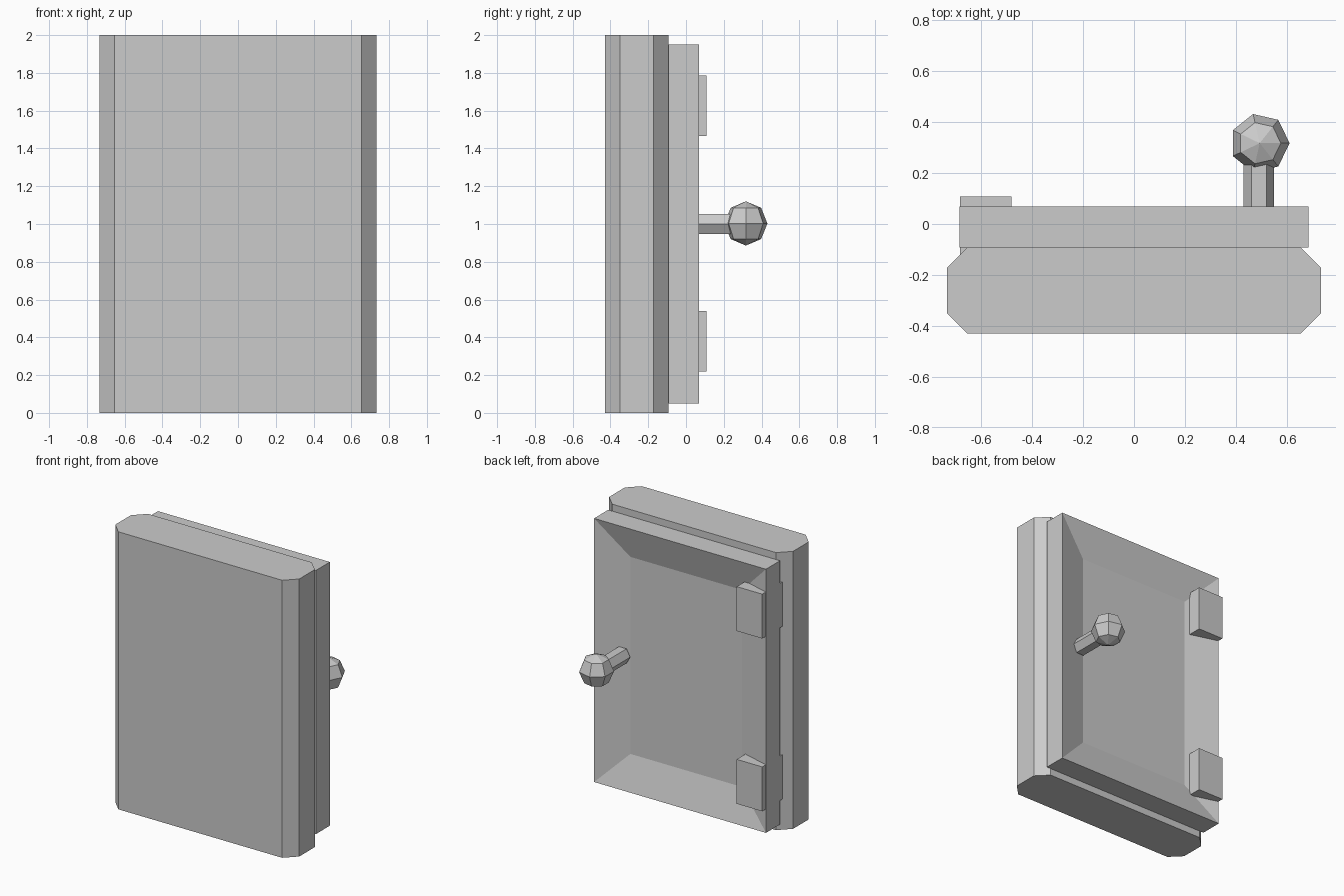
import bpy
import bmesh
from math import radians, pi, sin, cos
from mathutils import Matrix, Vector

default = bpy.data.objects.get("Cube")
if default:
    bpy.data.objects.remove(default, do_unlink=True)

GREY = (0.6, 0.6, 0.6, 1.0)
grey = bpy.data.materials.new("plain grey")
grey.use_nodes = True
grey.diffuse_color = GREY
grey.node_tree.nodes["Principled BSDF"].inputs["Base Color"].default_value = GREY


def finish(name, bm):
    bmesh.ops.recalc_face_normals(bm, faces=bm.faces)
    mesh = bpy.data.meshes.new(name)
    bm.to_mesh(mesh)
    bm.free()
    mesh.materials.append(grey)
    obj = bpy.data.objects.new(name, mesh)
    bpy.context.collection.objects.link(obj)
    return obj


def box(low, high):
    low, high = Vector(low), Vector(high)
    bm = bmesh.new()
    place = Matrix.Translation((low + high) / 2) @ Matrix.Diagonal((*(high - low), 1))
    bmesh.ops.create_cube(bm, size=1, matrix=place)
    return bm


# Cabinet body: block with its four upright edges cut off
bm = box((-0.733, -0.43, 0), (0.733, -0.092, 2))
upright = [e for e in bm.edges if abs(e.verts[0].co.z - e.verts[1].co.z) > 1]
bmesh.ops.bevel(bm, geom=upright, offset=0.08, segments=1, affect='EDGES')
finish("cabinet_body", bm)

# Door: slab with a sunken panel on its outer face
bm = box((-0.685, -0.092, 0.05), (0.685, 0.068, 1.95))
bm.normal_update()
panel = max(bm.faces, key=lambda f: f.normal.y)
bmesh.ops.inset_region(bm, faces=[panel], thickness=0.24, use_even_offset=True)
bmesh.ops.translate(bm, verts=panel.verts, vec=(0, -0.07, 0))
finish("door", bm)

# Hinges: plates reaching through the door edge into the body
for name, z in (("lower_hinge", 0.38), ("upper_hinge", 1.625)):
    finish(name, box((-0.683, -0.13, z - 0.16), (-0.48, 0.108, z + 0.16)))

# Handle stem: six-sided rod
bm = bmesh.new()
turn = Matrix.Rotation(radians(90), 4, 'X') @ Matrix.Rotation(radians(30), 4, 'Z')
bmesh.ops.create_cone(bm, cap_ends=True, segments=6, radius1=0.06, radius2=0.06, depth=0.3,
                      matrix=Matrix.Translation((0.49, 0.17, 1)) @ turn)
finish("handle_stem", bm)

# Handle knob: half circle turned in seven steps
bm = bmesh.new()
arc = [bm.verts.new((0.117 * sin(a), 0, 0.117 * cos(a))) for a in (i * pi / 4 for i in range(5))]
edges = [bm.edges.new(pair) for pair in zip(arc, arc[1:])]
bmesh.ops.spin(bm, geom=arc + edges, cent=(0, 0, 0), axis=(0, 0, 1), angle=2 * pi, steps=7)
bmesh.ops.remove_doubles(bm, verts=bm.verts, dist=0.001)
bmesh.ops.translate(bm, verts=bm.verts, vec=(0.493, 0.317, 1.003))
finish("handle_knob", bm)
